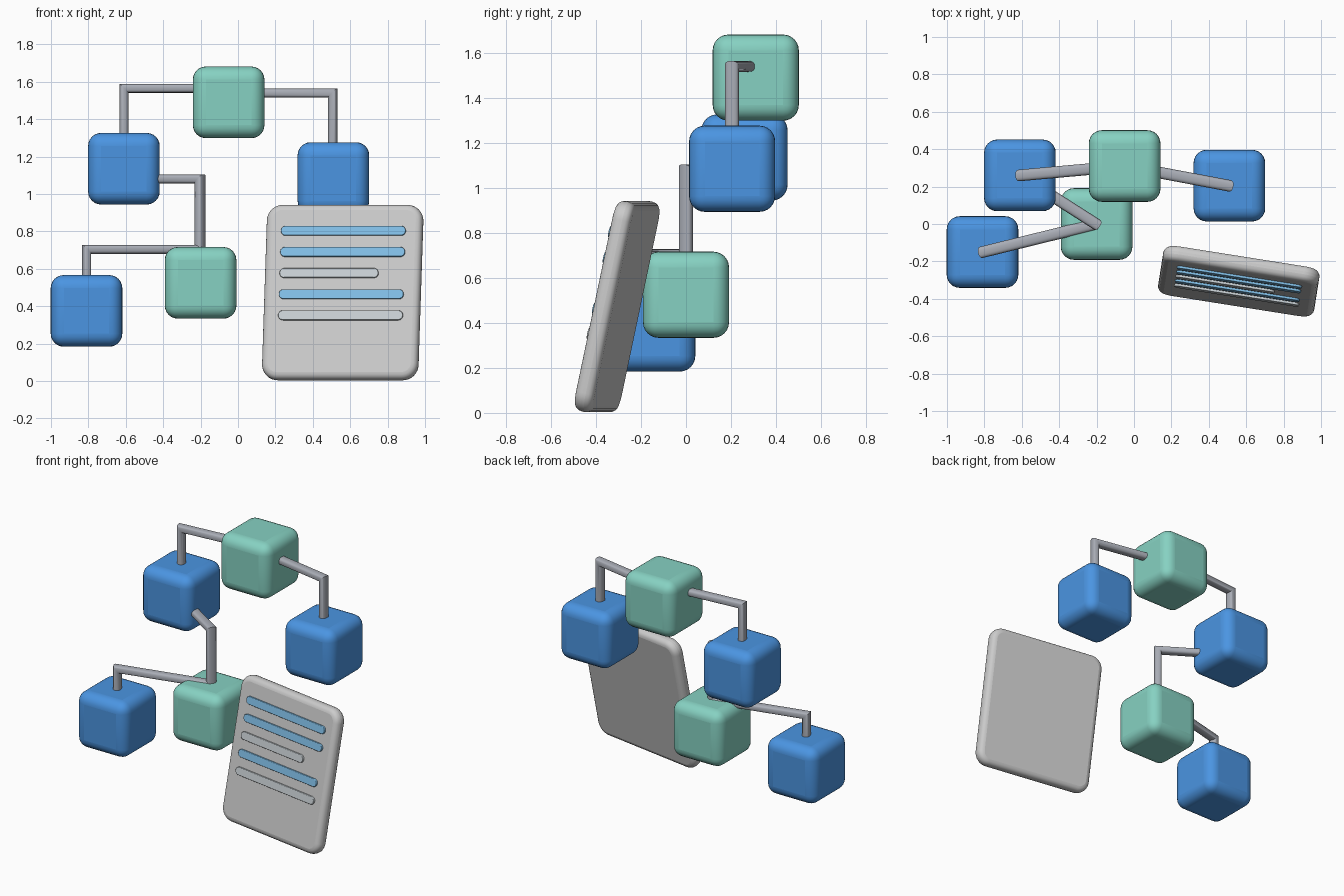
import bpy, bmesh, math
from mathutils import Vector, Matrix, Euler

if "Cube" in bpy.data.objects:
    bpy.data.objects.remove(bpy.data.objects["Cube"])


def material(name, rgb):
    m = bpy.data.materials.new(name)
    m.diffuse_color = (*rgb, 1)
    m.use_nodes = True
    m.node_tree.nodes["Principled BSDF"].inputs["Base Color"].default_value = m.diffuse_color
    return m


BLUE = material("blue", (0.07, 0.30, 0.76))
GREEN = material("green", (0.24, 0.64, 0.54))
PALE_BLUE = material("pale_blue", (0.22, 0.52, 0.80))
PALE_GREY = material("pale_grey", (0.58, 0.63, 0.66))
STEEL = material("steel", (0.40, 0.42, 0.47))
WHITE = material("white", (0.80, 0.80, 0.83))


def finish(bm, name, mat, bevel=0, segments=5):
    bmesh.ops.recalc_face_normals(bm, faces=bm.faces[:])
    me = bpy.data.meshes.new(name)
    bm.to_mesh(me)
    bm.free()
    ob = bpy.data.objects.new(name, me)
    bpy.context.collection.objects.link(ob)
    me.materials.append(mat)
    if bevel:
        mod = ob.modifiers.new("round", 'BEVEL')
        mod.width, mod.segments = bevel, segments
        mod.limit_method, mod.angle_limit = 'ANGLE', math.radians(50)
    bpy.context.view_layer.objects.active = ob
    ob.select_set(True)
    bpy.ops.object.shade_smooth_by_angle(angle=math.radians(35))
    ob.select_set(False)
    return ob


def cube(name, loc, mat):
    bm = bmesh.new()
    bmesh.ops.create_cube(bm, size=0.383)
    finish(bm, name, mat, 0.07, 6).location = loc


def plate(name, size, corner, bevel, mat, matrix):
    """Slab facing -y with rounded outline and softened rim."""
    bm = bmesh.new()
    bmesh.ops.create_cube(bm, size=1, matrix=Matrix.Diagonal((*size, 1)))
    edges = [e for e in bm.edges
             if abs(e.verts[0].co.y - e.verts[1].co.y) > size[1] / 2]
    bmesh.ops.bevel(bm, geom=edges, offset=corner, segments=8, profile=0.5,
                    affect='EDGES')
    finish(bm, name, mat, bevel, 4).matrix_world = matrix


def rod(name, start, corner, drop):
    """Horizontal run from start to corner, mitred, then down by drop."""
    a, c = Vector(start), Vector(corner)
    d, up = (c - a).normalized(), Vector((0, 0, 1))
    n = d.cross(up)
    bm = bmesh.new()
    rings, count = [], 24
    for p, axis in ((a, up), (c, up + d), (c - up * drop, d)):
        ring = []
        for i in range(count):
            t = 2 * math.pi * i / count
            s, k = math.sin(t), math.cos(t)
            s = math.copysign(abs(s) ** 0.75, s)
            k = math.copysign(abs(k) ** 0.75, k)
            ring.append(bm.verts.new(p + n * (k * 0.031) + axis * (s * 0.024)))
        rings.append(ring)
    for r, q in zip(rings, rings[1:]):
        for i in range(count):
            j = (i + 1) % count
            bm.faces.new((r[i], r[j], q[j], q[i]))
    bm.faces.new(rings[0])
    bm.faces.new(rings[-1])
    finish(bm, name, STEEL)


# Cubes
cube("top_cube", (-0.05, 0.31, 1.49), GREEN)
cube("upper_left_cube", (-0.61, 0.26, 1.135), BLUE)
cube("upper_right_cube", (0.51, 0.205, 1.085), BLUE)
cube("lower_middle_cube", (-0.20, 0.0, 0.525), GREEN)
cube("lower_left_cube", (-0.81, -0.15, 0.375), BLUE)

# Elbow connecting rods
rod("upper_left_rod", (-0.05, 0.31, 1.565), (-0.61, 0.26, 1.565), 0.30)
rod("upper_right_rod", (-0.05, 0.31, 1.54), (0.507, 0.205, 1.54), 0.32)
rod("middle_rod", (-0.61, 0.26, 1.08), (-0.203, 0.0, 1.08), 0.42)
rod("lower_left_rod", (-0.20, 0.0, 0.704), (-0.81, -0.15, 0.704), 0.19)

# Leaning document panel
frame = (Matrix.Translation((0.56, -0.306, 0.4725))
         @ Euler((math.radians(-12), 0, math.radians(-9))).to_matrix().to_4x4())
plate("document_panel", (0.845, 0.085, 0.955), 0.085, 0.035, WHITE, frame)

# Raised lines on the panel
for i, (mat, length) in enumerate([(PALE_BLUE, 0.675), (PALE_BLUE, 0.675),
                                   (PALE_GREY, 0.535), (PALE_BLUE, 0.675),
                                   (PALE_GREY, 0.675)]):
    offset = Matrix.Translation((-0.3375 + length / 2, -0.0425, 0.328 - i * 0.1155))
    plate(f"document_line_{i + 1}", (length, 0.026, 0.052), 0.0255, 0.004,
          mat, frame @ offset)
